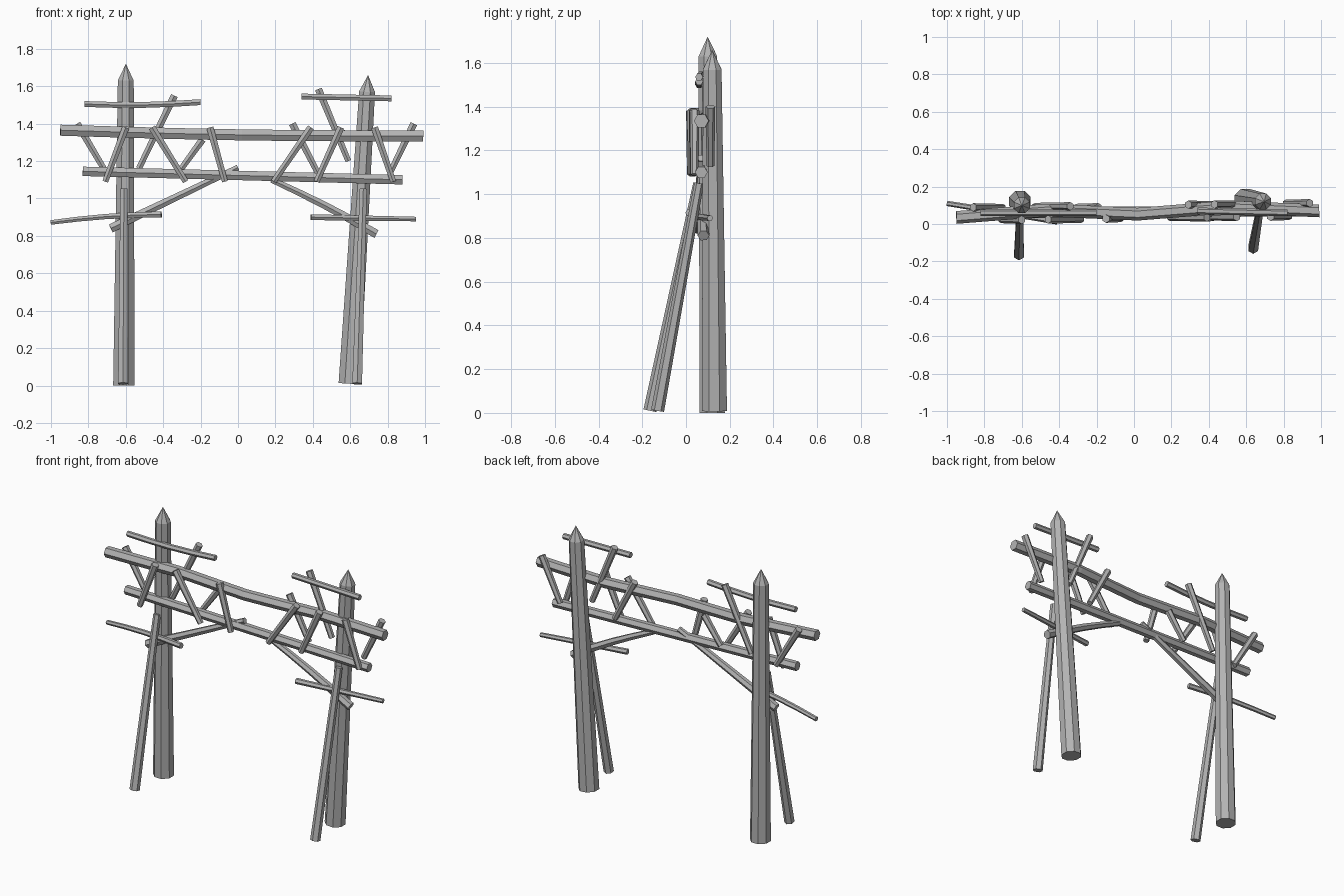
import bpy, bmesh, math
from mathutils import Vector

cube = bpy.data.objects.get("Cube")
if cube:
    bpy.data.objects.remove(cube, do_unlink=True)

# Single weathered grey wood colour
GREY = (0.45, 0.45, 0.45, 1)
wood = bpy.data.materials.new("grey_wood")
wood.use_nodes = True
wood.diffuse_color = GREY
wood.node_tree.nodes["Principled BSDF"].inputs["Base Color"].default_value = GREY


def add_ring(bm, centre, axis, radius, sides):
    """Polygon of vertices around a point, square to the log's axis."""
    across = axis.cross(Vector((0, 1, 0))).normalized()
    upward = axis.cross(across)
    ring = []
    for k in range(sides):
        angle = math.tau * (k + 0.5) / sides
        offset = across * math.cos(angle) + upward * math.sin(angle)
        ring.append(bm.verts.new(centre + offset * radius))
    return ring


def log(name, start, end, thick, thin, sides=6, segments=1, bow=0, weave=0, spike=0):
    """Tapered faceted log; bow bends it in z, weave waves it in y, spike sharpens its end."""
    start, end = Vector(start), Vector(end)
    axis = (end - start).normalized()
    bm = bmesh.new()
    rings = []
    for i in range(segments + 1):
        t = i / segments
        centre = start.lerp(end, t)
        centre.z += bow * math.sin(math.pi * t)
        centre.y += weave * math.sin(math.tau * t) ** 2
        radius = thick + (thin - thick) * t
        rings.append(add_ring(bm, centre, axis, radius, sides))
    for lower, upper in zip(rings, rings[1:]):
        for k in range(sides):
            n = (k + 1) % sides
            bm.faces.new((lower[k], lower[n], upper[n], upper[k]))
    bm.faces.new(rings[0])
    if spike:
        tip = bm.verts.new(end + axis * spike)
        for k in range(sides):
            bm.faces.new((rings[-1][k], rings[-1][(k + 1) % sides], tip))
    else:
        bm.faces.new(rings[-1])
    bmesh.ops.recalc_face_normals(bm, faces=bm.faces)
    mesh = bpy.data.meshes.new(name)
    bm.to_mesh(mesh)
    bm.free()
    mesh.materials.append(wood)
    bpy.context.collection.objects.link(bpy.data.objects.new(name, mesh))


# Sharpened main posts
POST, POST_TOP, SPIKE = 0.062, 0.046, 0.09
log("right_post", (-0.61, 0.12, 0), (-0.6, 0.1, 1.63), POST, POST_TOP, sides=8, spike=SPIKE)
log("left_post", (0.595, 0.13, 0.01), (0.69, 0.12, 1.57), POST, POST_TOP, sides=8, spike=SPIKE)

# Leaning front braces
BRACE, BRACE_TOP = 0.03, 0.022
log("right_brace", (-0.615, -0.165, 0.01), (-0.61, 0.055, 1.05), BRACE, BRACE_TOP)
log("left_brace", (0.637, -0.13, 0.01), (0.67, 0.06, 1.05), BRACE, BRACE_TOP)

# Long wavy crossbeams
BEAM, LOW_BEAM = 0.034, 0.029
log("upper_beam", (-0.95, 0.035, 1.365), (0.99, 0.07, 1.335), BEAM, BEAM,
    segments=8, bow=-0.01, weave=0.03)
log("lower_beam", (-0.83, 0.06, 1.145), (0.88, 0.07, 1.1), LOW_BEAM, LOW_BEAM, segments=4)

# Slanting struts under the crossbeams
STRUT, STRUT_TOP = 0.027, 0.018
log("right_strut", (-0.68, 0.06, 0.84), (0, 0.07, 1.165), STRUT, STRUT_TOP, segments=4)
log("left_strut", (0.74, 0.08, 0.81), (0.18, 0.07, 1.1), STRUT, STRUT_TOP, segments=4, bow=0.01)

# Thin horizontal rails on each post
RAIL, RAIL_TIP = 0.018, 0.014
log("right_top_rail", (-0.82, 0.06, 1.505), (-0.2, 0.06, 1.515), RAIL, RAIL, segments=4, bow=-0.01)
log("left_top_rail", (0.34, 0.07, 1.545), (0.82, 0.06, 1.535), RAIL, RAIL)
log("right_low_rail", (-0.41, 0.015, 0.915), (-1, 0.11, 0.872), RAIL, RAIL_TIP, segments=4, bow=0.01)
log("left_low_rail", (0.39, 0.03, 0.9), (0.95, 0.11, 0.89), RAIL, RAIL_TIP)


def lattice_stick(name, top_x, bottom_x, depth, top_z, bottom_z):
    log(name, (top_x, depth, top_z), (bottom_x, depth, bottom_z), 0.022, 0.018)


# Lattice sticks in front of the beams: top x to bottom x
front_leans = [(-0.6, -0.71), (-0.46, -0.28), (-0.15, -0.07), (0.39, 0.19), (0.55, 0.42), (0.73, 0.83)]
for top_x, bottom_x in front_leans:
    lattice_stick("front_stick", top_x, bottom_x, 0.03 + top_x / 80, 1.38, 1.09)

# Lattice sticks behind the beams, the two tall ones reaching the top rails
for top_x, bottom_x in [(-0.86, -0.7), (0.29, 0.43), (0.94, 0.81)]:
    lattice_stick("back_stick", top_x, bottom_x, 0.1 + top_x / 80, 1.4, 1.13)
lattice_stick("short_back_stick", -0.19, -0.31, 0.09, 1.315, 1.15)
lattice_stick("right_tall_stick", -0.34, -0.53, 0.095, 1.55, 1.16)
lattice_stick("left_tall_stick", 0.43, 0.59, 0.105, 1.585, 1.2)
